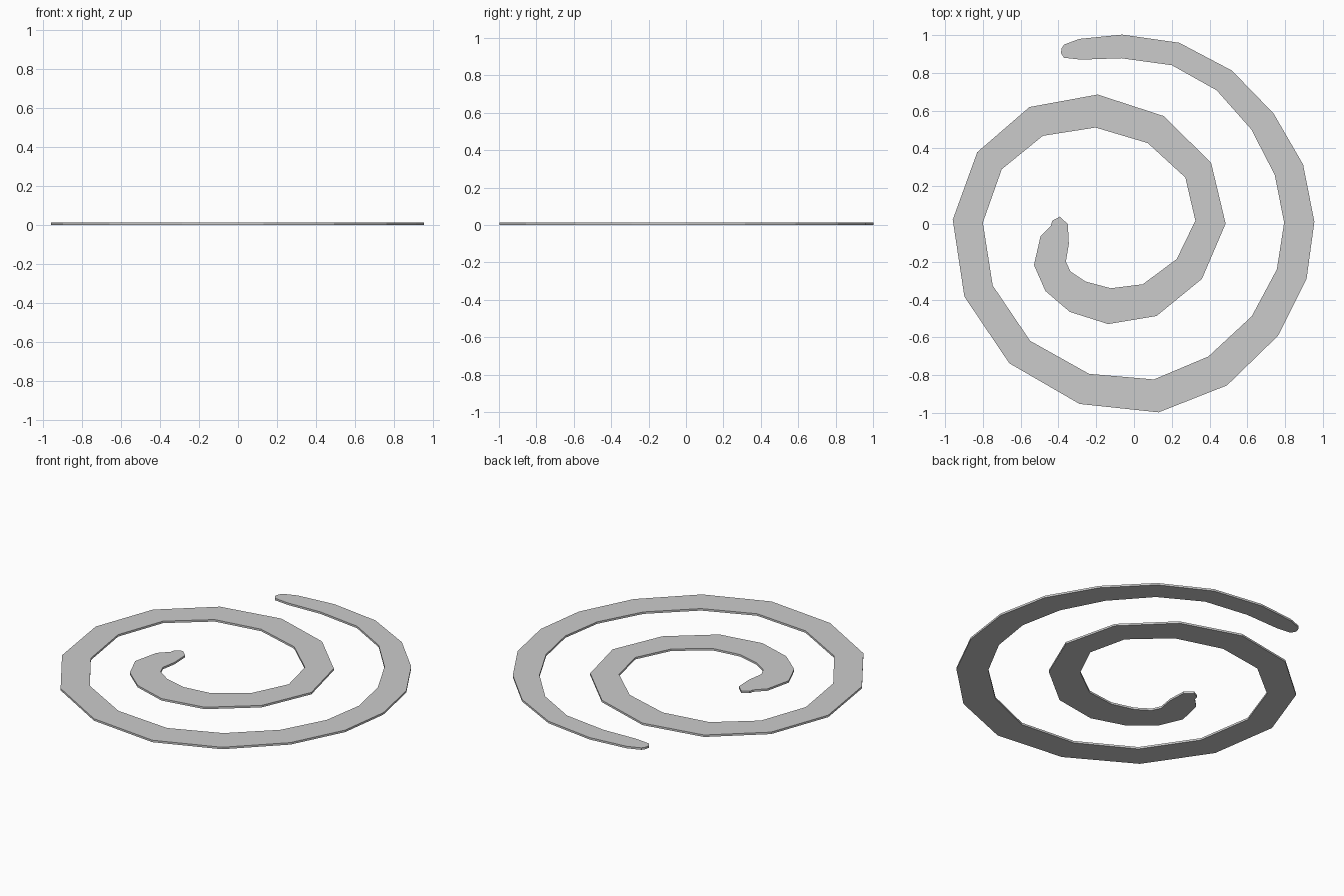
import bpy, bmesh
from mathutils import Vector

if "Cube" in bpy.data.objects:
    bpy.data.objects.remove(bpy.data.objects["Cube"])

THICKNESS = 0.012

# Spiral centreline from outer tip to inner tip: x, y, band width
path = [
    (-.385, .917, .025), (-.37, .915, .07), (-.285, .925, .11),
    (-.065, .94, .125), (.22, .90, .125), (.478, .76, .132),
    (.68, .543, .145), (.82, .288, .16), (.875, .01, .16),
    (.835, -.265, .165), (.693, -.54, .173), (.443, -.778, .182),
    (.118, -.91, .176), (-.263, -.873, .167), (-.605, -.678, .162),
    (-.823, -.355, .161), (-.88, .015, .16), (-.765, .335, .158),
    (-.518, .543, .168), (-.198, .598, .175), (.115, .5, .166),
    (.34, .285, .157), (.405, .01, .161), (.293, -.238, .17),
    (.083, -.403, .183), (-.13, -.435, .19), (-.298, -.385, .181),
    (-.403, -.303, .168), (-.445, -.208, .17), (-.42, -.085, .155),
    (-.395, -.005, .09), (-.413, .028, .045),
]


def side_normal(i):
    """Left-hand normal on the bisector of the neighbouring segments."""
    p = Vector(path[i][:2])
    steps = []
    if i > 0:
        steps.append((p - Vector(path[i - 1][:2])).normalized())
    if i < len(path) - 1:
        steps.append((Vector(path[i + 1][:2]) - p).normalized())
    t = sum(steps, Vector((0, 0))).normalized()
    return Vector((-t.y, t.x, 0))


# Flat ribbon: one cross rung per station, bridged with quads
bm = bmesh.new()
rungs = []
for i, (x, y, w) in enumerate(path):
    c, n = Vector((x, y, 0)), side_normal(i) * w / 2
    rungs.append((bm.verts.new(c + n), bm.verts.new(c - n)))
for (a, b), (c, d) in zip(rungs, rungs[1:]):
    bm.faces.new((a, b, d, c))

# Thicken upward into a closed plate
base = bm.faces[:]
top = bmesh.ops.extrude_face_region(bm, geom=base, use_keep_orig=True)
bmesh.ops.translate(bm, vec=(0, 0, THICKNESS),
                    verts=[v for v in top["geom"] if isinstance(v, bmesh.types.BMVert)])
bmesh.ops.recalc_face_normals(bm, faces=bm.faces[:])

mesh = bpy.data.meshes.new("spiral_band")
bm.to_mesh(mesh)
bm.free()
bpy.context.collection.objects.link(bpy.data.objects.new("spiral_band", mesh))
